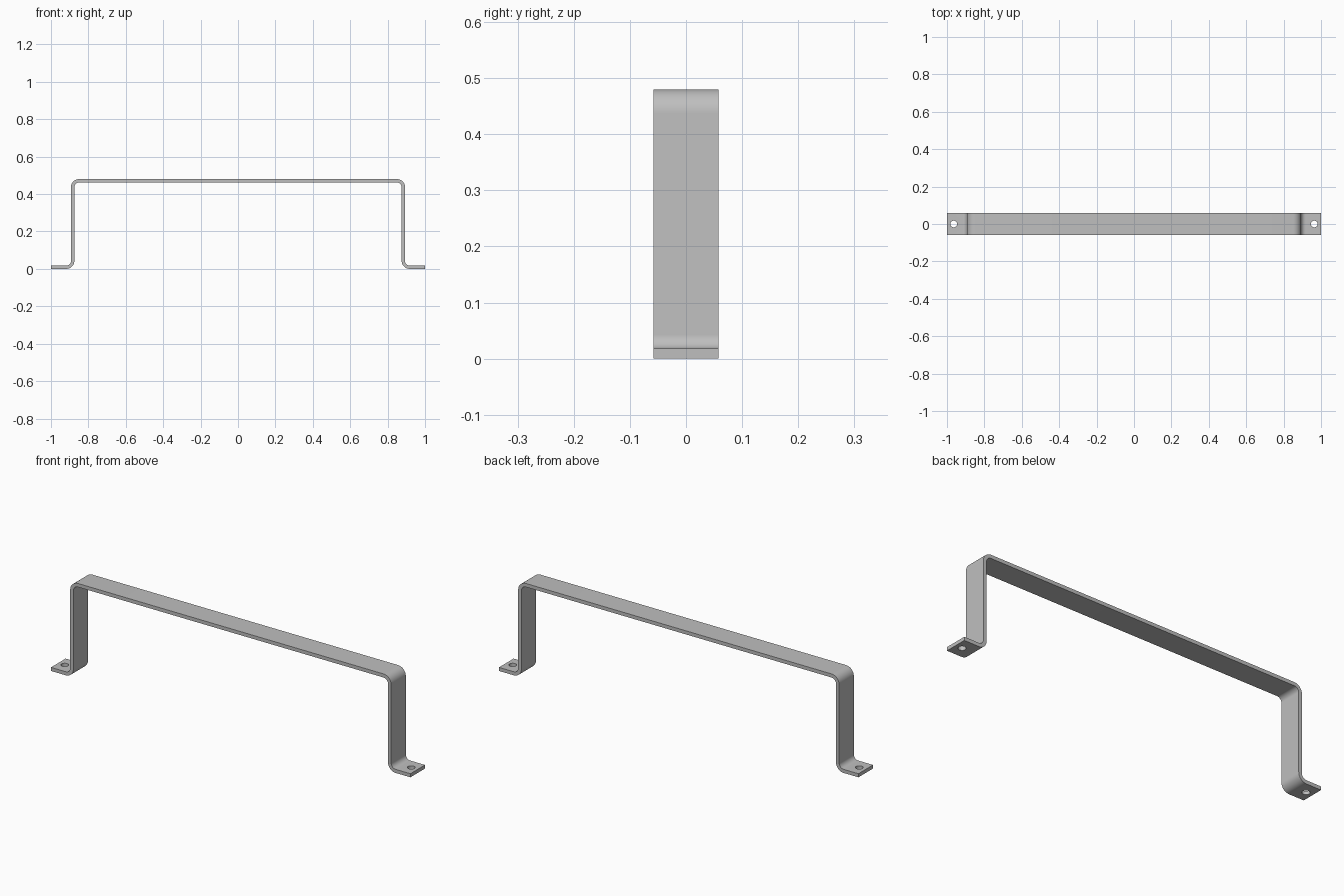
import bpy
import bmesh
import math
from mathutils import Vector

if "Cube" in bpy.data.objects:
    bpy.data.objects.remove(bpy.data.objects["Cube"], do_unlink=True)

THICK, WIDTH, HEIGHT = 0.018, 0.116, 0.48
LEG_X = 0.884          # centre of the upright strap
BEND = 0.034           # bend radius on the strap centre line
STEPS = 12
HOLE_X, HOLE_R = 0.964, 0.018

steel = bpy.data.materials.new("grey steel")
steel.use_nodes = True
colour = (0.52, 0.52, 0.52, 1)
steel.diffuse_color = colour
steel.node_tree.nodes["Principled BSDF"].inputs["Base Color"].default_value = colour


def bend(cx, cz, start, sweep):
    """Centre-line points and outward normals around one bend."""
    result = []
    for i in range(STEPS + 1):
        a = math.radians(start + sweep * i / STEPS)
        radial = Vector((math.cos(a), 0, math.sin(a)))
        normal = radial if sweep < 0 else -radial
        result.append((Vector((cx, 0, cz)) + radial * BEND, normal))
    return result


# Strap centre line: foot, lower bend, upright, upper bend, then mirrored
half = THICK / 2
left = [(Vector((-1, 0, half)), Vector((0, 0, 1)))]
left += bend(-LEG_X - BEND, half + BEND, -90, 90)
left += bend(-LEG_X + BEND, HEIGHT - half - BEND, 180, -90)


def flip(v):
    return Vector((-v.x, v.y, v.z))


path = left + [(flip(p), flip(n)) for p, n in reversed(left)]

# Sweep a rectangular section along the centre line
bm = bmesh.new()
side = Vector((0, WIDTH / 2, 0))
rings = [[bm.verts.new(p + n * half * s + side * w)
          for s, w in ((1, -1), (1, 1), (-1, 1), (-1, -1))] for p, n in path]
for a, b in zip(rings, rings[1:]):
    for i in range(4):
        j = (i + 1) % 4
        bm.faces.new((a[i], a[j], b[j], b[i]))
bm.faces.new(rings[0])
bm.faces.new(rings[-1])
bmesh.ops.recalc_face_normals(bm, faces=bm.faces)
mesh = bpy.data.meshes.new("bent_strap")
bm.to_mesh(mesh)
bm.free()
strap = bpy.data.objects.new("bent_strap", mesh)
bpy.context.collection.objects.link(strap)
mesh.materials.append(steel)

# Screw holes through both feet
for x in (-HOLE_X, HOLE_X):
    bpy.ops.mesh.primitive_cylinder_add(vertices=24, radius=HOLE_R, depth=0.1,
                                        location=(x, 0, half))
    cutter = bpy.context.object
    cutter.name = "hole_cutter"
    cutter.hide_render = True
    cutter.data.materials.append(steel)
    cut = strap.modifiers.new("screw_hole", 'BOOLEAN')
    cut.operation = 'DIFFERENCE'
    cut.solver = 'EXACT'
    cut.object = cutter
    bpy.ops.object.select_all(action='DESELECT')
    strap.select_set(True)
    bpy.context.view_layer.objects.active = strap
    bpy.ops.object.modifier_apply(modifier=cut.name)
    bpy.data.objects.remove(cutter, do_unlink=True)

bpy.ops.object.shade_smooth_by_angle(angle=math.radians(30))
